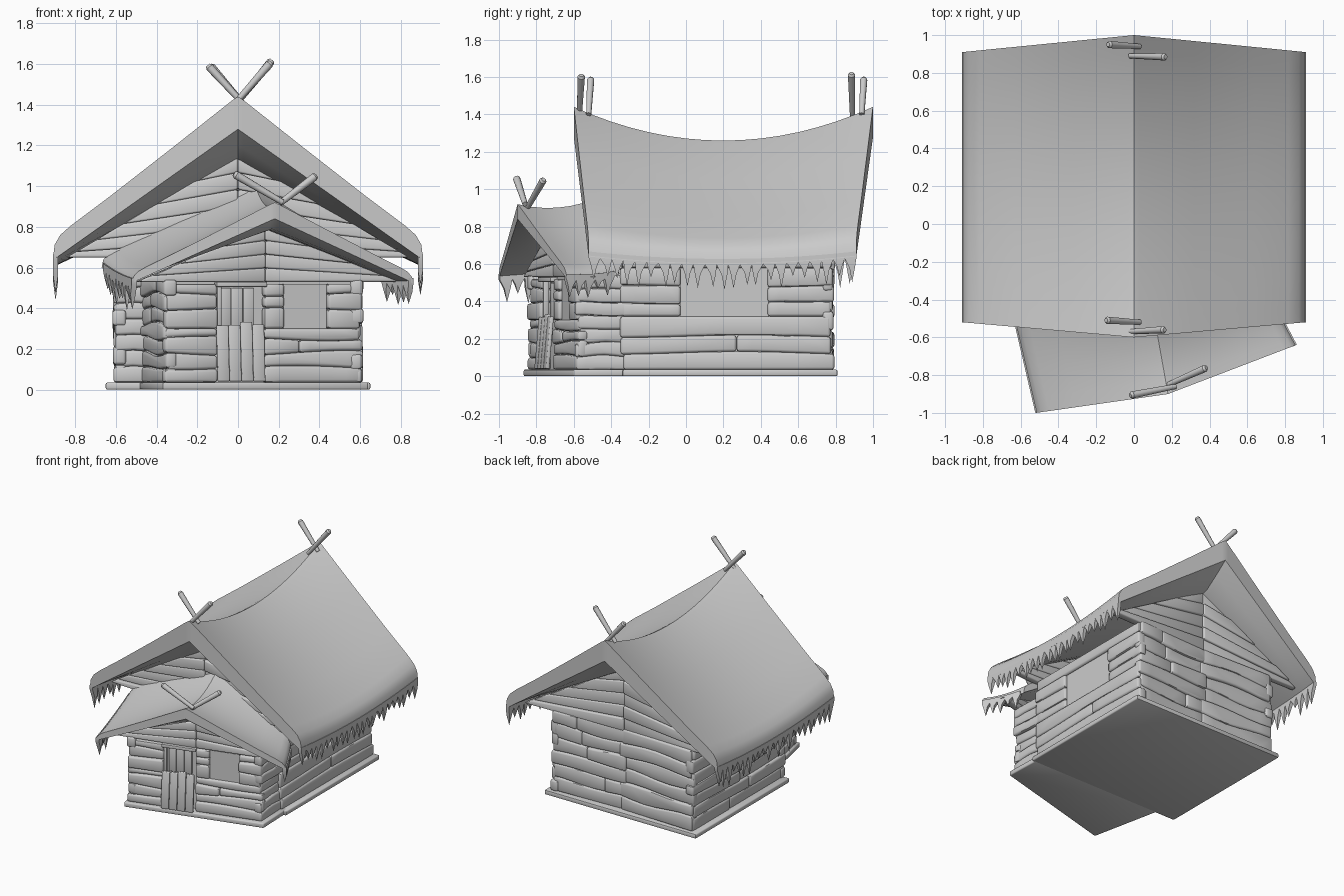
import bpy, bmesh, math, random
from mathutils import Vector as V

if "Cube" in bpy.data.objects:
    bpy.data.objects.remove(bpy.data.objects["Cube"])

random.seed(4)
R = random.uniform
CENTER = V((0, 0.15, 0))


def finish(name, bm, bevel=0.0, angle=45):
    bmesh.ops.recalc_face_normals(bm, faces=bm.faces[:])
    if bevel:
        edges = [e for e in bm.edges if e.calc_face_angle(0) > 0.5]
        bmesh.ops.bevel(bm, geom=edges, offset=bevel, segments=2, profile=0.5,
                        affect='EDGES', clamp_overlap=False)
    me = bpy.data.meshes.new(name)
    bm.to_mesh(me)
    bm.free()
    ob = bpy.data.objects.new(name, me)
    bpy.context.collection.objects.link(ob)
    bpy.ops.object.select_all(action='DESELECT')
    ob.select_set(True)
    bpy.context.view_layer.objects.active = ob
    bpy.ops.object.shade_smooth_by_angle(angle=math.radians(angle))
    return ob


def prism(bm, pts, offset):
    """Extrude a polygon by an offset vector."""
    a = [bm.verts.new(p) for p in pts]
    b = [bm.verts.new(V(p) + offset) for p in pts]
    n = len(pts)
    bm.faces.new(a)
    bm.faces.new(b[::-1])
    for i in range(n):
        bm.faces.new((a[i], a[(i + 1) % n], b[(i + 1) % n], b[i]))


def outward(p, q):
    d = (q - p).normalized()
    n = V((d.y, -d.x, 0))
    return n if n.dot((p + q) / 2 - CENTER) > 0 else -n


def board(bm, pts, n, out=0.03):
    prism(bm, [p - n * 0.03 for p in pts], n * (0.03 + out))


def wall(name, p, q, z0, z1, rows, openings=()):
    """Stacked wavy logs from p to q, leaving openings (t0, t1, zlow, zhigh)."""
    p, q = V((*p, 0)), V((*q, 0))
    n, length = outward(p, q), (q - p).length
    zs = [z0 + (z1 - z0) * i / rows for i in range(rows + 1)]
    amp = [0] + [R(.006, .014) * min(1, length / .5) for _ in range(rows - 1)] + [0]
    ph = [R(0, 6.3) for _ in zs]
    for o in openings:
        for z in o[2:]:
            i = min(range(len(zs)), key=lambda i: abs(zs[i] - z))
            zs[i], amp[i] = z, 0
    joint = lambda i, t: zs[i] + amp[i] * math.sin(ph[i] + 5 * t)
    bm = bmesh.new()
    for i in range(rows):
        spans, t = [], -R(.01, .035) / length
        for a, b, zl, zh in openings:
            if zl < (zs[i] + zs[i + 1]) / 2 < zh:
                spans.append((t, a))
                t = b
        spans.append((t, 1 + R(.01, .035) / length))
        for a, b in spans:
            cuts = [a, b]
            if (b - a) * length > 0.5 and R(0, 1) < .55:
                cuts.insert(1, a + (b - a) * R(.3, .7))
            for s, e in zip(cuts, cuts[1:]):
                k = 6 if (e - s) * length > .3 else 2
                ts = [s + (e - s) * j / k for j in range(k + 1)]
                pts = [p.lerp(q, t) + V((0, 0, joint(i, t))) for t in ts]
                pts += [p.lerp(q, t) + V((0, 0, joint(i + 1, t))) for t in ts[::-1]]
                board(bm, pts, n, R(.02, .038))
    finish(name, bm, 0.014)


def gable(name, left, mid, right, z0, zp, rows):
    """Two halves of boards that droop outwards from a centre seam."""
    bm = bmesh.new()
    m = V((*mid, 0))
    for e in (left, right):
        e = V((*e, 0))
        n = outward(e, m)
        at = lambda t: e.lerp(m, t) + V((0, 0, z0 + (zp - z0) * t))
        for i in range(rows):
            a, b = i / rows, (i + 1) / rows
            A, B = at(a ** 1.6), at(b ** 1.6)
            pts = [A, V((m.x, m.y, at(a).z)), V((m.x, m.y, at(b).z))]
            if i < rows - 1:
                pts.append(B)
            board(bm, pts, n, R(.012, .035))
    finish(name, bm, 0.009)


def roof(name, F, B, prof, thick, sag, nv=16):
    """Sagging thick roof; F and B are (left eave, apex, right eave) at each end."""
    def pair(side, xf, zf, v):
        k = 4 * v * (1 - v)
        A = V(F[1]).lerp(V(B[1]), v) - V((0, 0, sag[0] * k))
        i = 0 if side < 0 else 2
        E = V(F[i]).lerp(V(B[i]), v) - V((0, 0, sag[1] * k))
        th = thick * (1 + .45 * min(1, v / .125, (1 - v) / .125))
        o, u = A.lerp(E, xf), A.lerp(E, xf * .97)
        o.z = A.z + (E.z - A.z) * zf
        u.z = A.z - th + (E.z + .015 - A.z + th) * xf
        return o, u
    us = [(-1, *p) for p in prof[::-1]] + [(1, *p) for p in prof[1:]]
    bm = bmesh.new()
    g = []
    for j in range(nv + 1):
        pairs = [pair(*u, j / nv) for u in us]
        ring = [a for a, _ in pairs] + [b for _, b in pairs[::-1]]
        g.append([bm.verts.new(c) for c in ring])
    n, h = len(g[0]), len(us)
    for r, s in zip(g, g[1:]):
        for i in range(n):
            bm.faces.new((r[i], r[(i + 1) % n], s[(i + 1) % n], s[i]))
    for r in (g[0], g[-1]):
        for i in range(h - 1):
            bm.faces.new((r[i], r[i + 1], r[n - 2 - i], r[n - 1 - i]))
    finish(name, bm, angle=35)
    return pair


def cone(bm, p, q, r1, r2, seg):
    p, q = V(p), V(q)
    m = (q - p).to_track_quat('Z', 'Y').to_matrix().to_4x4()
    m.translation = (p + q) / 2
    bmesh.ops.create_cone(bm, cap_ends=True, segments=seg, radius1=r1, radius2=r2,
                          depth=(q - p).length, matrix=m)


def icicles(name, pair, side, v0, v1, count, short, long):
    """Flat tapering blades hanging from an eave."""
    bm = bmesh.new()
    mids = [sum(pair(side, 1, 1, v0 + (v1 - v0) * i / count), V()) / 2 for i in range(count + 1)]
    for a, b in zip(mids, mids[1:]):
        d = b - a
        n = V((d.y, -d.x, 0)).normalized() * .013
        up, m = V((0, 0, .02)), (a + b) / 2 + d * R(-.2, .2)
        drop = V((0, 0, R(short, long)))
        low = V((0, 0, .012))
        top = [a - n + up, b - n + up, b + n + up, a + n + up]
        base = [p - up - low for p in top]
        waist = [m + d * s + n * t - drop * .45 for s, t in ((-.24, -1), (.24, -1), (.24, 1), (-.24, 1))]
        vs = [[bm.verts.new(c) for c in r] for r in (top, base, waist)]
        tip = bm.verts.new(m - drop)
        bm.faces.new(vs[0])
        for i in range(4):
            j = (i + 1) % 4
            for r, s in zip(vs, vs[1:]):
                bm.faces.new((r[i], r[j], s[j], s[i]))
            bm.faces.new((vs[2][i], vs[2][j], tip))
    finish(name, bm)


# base slab and solid cores behind the logs
MAIN = [(.58, -.32), (.58, .76), (0, .74), (-.58, .76), (-.58, -.32)]
PORCH = [(-.45, -.3), (-.335, -.81), (.58, -.56), (.57, -.3)]
for nm, poly, z0, h in (
        ("main_base", [(.65, -.34), (.65, .81), (-.65, .81), (-.65, -.34)], 0, .035),
        ("porch_base", [(-.49, -.3), (-.37, -.87), (.64, -.6), (.63, -.3)], 0, .036),
        ("main_core", [(x * .96, y * .98) for x, y in MAIN], .02, .64),
        ("porch_core", [(-.43, -.25), (-.315, -.78), (.55, -.54), (.55, -.25)], .02, .53)):
    bm = bmesh.new()
    prism(bm, [(x, y, z0) for x, y in poly], V((0, 0, h)))
    finish(nm, bm, .008 if "base" in nm else 0)

# main house walls
wall("right_wall", MAIN[0], MAIN[1], .035, .66, 7, [(.27, .70, .32, .58)])
wall("left_wall", MAIN[4], MAIN[3], .035, .66, 7)
wall("back_wall_right", MAIN[1], MAIN[2], .035, .66, 6)
wall("back_wall_left", MAIN[2], MAIN[3], .035, .66, 6)
wall("front_wall_left", MAIN[4], (-.44, -.32), .035, .66, 8)
gable("front_gable", (-.84, -.33), (0, -.39), (.84, -.33), .65, 1.15, 6)
gable("back_gable", (-.84, .76), (0, .74), (.84, .76), .65, 1.13, 5)

# porch walls
wall("porch_front_wall", PORCH[1], PORCH[2], .035, .54, 7, [(.25, .50, .036, .52), (.61, .84, .30, .52)])
wall("porch_left_wall", PORCH[1], PORCH[0], .035, .54, 7)
wall("porch_right_wall", PORCH[2], PORCH[3], .035, .54, 7)
gable("porch_gable", (-.5, -.85), (.13, -.69), (.80, -.505), .53, .80, 4)

# door: leaning lower leaf, upper slats, lintel
p, q = V((*PORCH[1], 0)), V((*PORCH[2], 0))
n = outward(p, q)
up = lambda t, z, out: p.lerp(q, t) + n * out + V((0, 0, z))


def slat(bm, t0, t1, z0, z1, low, high, thick=.02):
    prism(bm, [up(t0, z0, low), up(t1, z0, low), up(t1, z1, high), up(t0, z1, high)], n * thick)


bm = bmesh.new()
for i in range(4):
    a = .242 + i * .064
    slat(bm, a, a + .062, .04, .325 + R(-.01, .01), .045, .02)
finish("lower_door", bm, .005)
bm = bmesh.new()
for i in range(3):
    slat(bm, .275 + i * .062, .334 + i * .062, .3, .5, -.035, -.035)
slat(bm, .24, .51, .505, .53, 0, 0, .045)
slat(bm, .25, .272, .3, .51, -.01, -.01, .03)
finish("upper_door_and_lintel", bm, .004)
bm = bmesh.new()
slat(bm, .61, .84, .3, .52, -.015, -.015)
prism(bm, [(.55, -.03, .32), (.55, .44, .32), (.55, .44, .58), (.55, -.03, .58)], V((.04, 0, 0)))
finish("window_panels", bm)

# roofs
CURL = [(0, 0), (.03, .022), (.35, .31), (.7, .62), (.9, .79), (.96, .85), (.99, .91), (1, 1)]
main_roof = roof("main_roof", [(-.91, -.52, .64), (0, -.6, 1.44), (.91, -.52, .64)],
                 [(-.91, .91, .64), (0, 1.0, 1.44), (.91, .91, .64)], CURL, .16, (.18, .04))
porch_roof = roof("porch_roof", [(-.52, -1.0, .52), (.18, -.9, .92), (.86, -.64, .52)],
                  [(-.67, -.36, .60), (.08, -.34, 1.02), (.71, -.36, .54)], CURL, .08, (.06, .01), 8)

# icicle fringes
icicles("right_icicles", main_roof, 1, 0, 1, 23, .08, .15)
icicles("left_icicles", main_roof, -1, 0, 1, 23, .08, .18)
icicles("porch_left_icicles", porch_roof, -1, 0, .95, 9, .08, .16)
icicles("porch_right_icicles", porch_roof, 1, 0, .9, 5, .06, .11)

# crossed ridge poles
POLES = [((.03, -.52, 1.40), (-.14, -.51, 1.585)), ((-.02, -.57, 1.40), (.155, -.56, 1.60)),
         ((.03, .94, 1.40), (-.13, .95, 1.585)), ((-.02, .89, 1.39), (.16, .885, 1.61)),
         ((.22, -.86, .92), (-.01, -.905, 1.055)), ((.16, -.86, .88), (.375, -.765, 1.045))]
bm = bmesh.new()
for a, b in POLES:
    cone(bm, a, b, .014, .02, 10)
    d = (V(b) - V(a)).normalized()
    cone(bm, b, V(b) + d * .012, .02, .012, 10)
finish("crossed_ridge_poles", bm)
